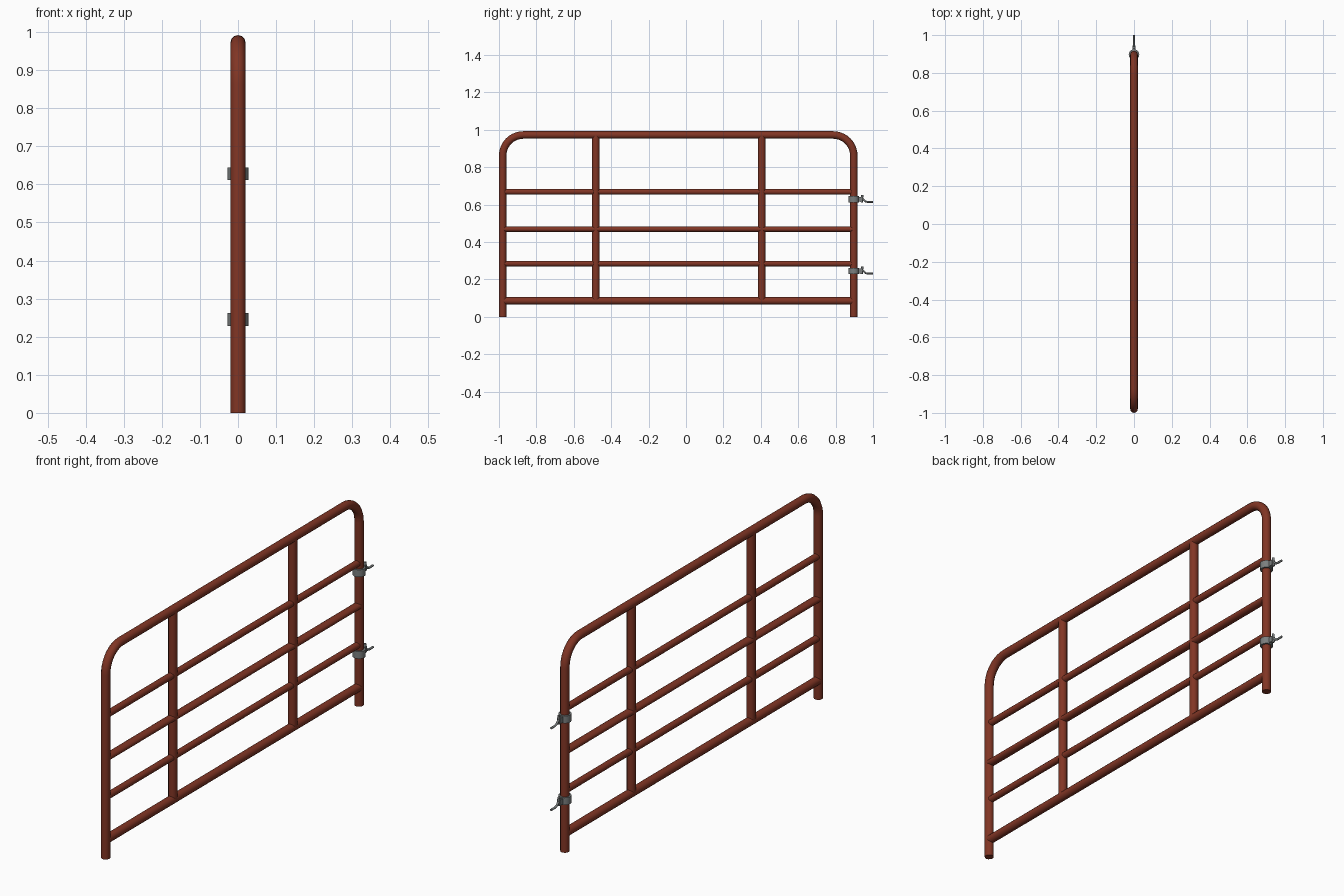
import bpy
import bmesh
import math
from mathutils import Vector

if "Cube" in bpy.data.objects:
    bpy.data.objects.remove(bpy.data.objects["Cube"])


def material(name, color):
    mat = bpy.data.materials.new(name)
    mat.use_nodes = True
    mat.diffuse_color = color
    mat.node_tree.nodes["Principled BSDF"].inputs["Base Color"].default_value = color
    return mat


RUST = material("rust red paint", (0.22, 0.036, 0.018, 1))
STEEL = material("galvanised steel", (0.2, 0.215, 0.215, 1))


def finish(obj, mat):
    obj.data.materials.clear()
    obj.data.materials.append(mat)
    bpy.ops.object.select_all(action="DESELECT")
    obj.select_set(True)
    bpy.context.view_layer.objects.active = obj
    bpy.ops.object.shade_smooth_by_angle(angle=math.radians(40))
    return obj


def tube(name, path, radius, mat):
    """Round tube swept along (y, z) points in the gate's plane."""
    curve = bpy.data.curves.new(name, "CURVE")
    curve.dimensions = "3D"
    curve.bevel_depth = radius
    curve.bevel_resolution = 4
    curve.use_fill_caps = True
    spline = curve.splines.new("POLY")
    spline.points.add(len(path) - 1)
    for point, (y, z) in zip(spline.points, path):
        point.co = (0, y, z, 1)
    obj = bpy.data.objects.new(name, curve)
    bpy.context.collection.objects.link(obj)
    bpy.ops.object.select_all(action="DESELECT")
    obj.select_set(True)
    bpy.context.view_layer.objects.active = obj
    bpy.ops.object.convert(target="MESH")
    return finish(bpy.context.object, mat)


def box(name, center, size, mat):
    bpy.ops.mesh.primitive_cube_add(size=1, location=center)
    obj = bpy.context.object
    obj.name = name
    obj.scale = size
    bpy.ops.object.transform_apply(location=False, rotation=False, scale=True)
    return finish(obj, mat)


def ring(name, center, outer, inner, height, mat):
    """Flat band around a post."""
    bm = bmesh.new()
    count = 24
    profile = [(outer, -height / 2), (outer, height / 2),
               (inner, height / 2), (inner, -height / 2)]
    loops = []
    for i in range(count):
        a = math.tau * i / count
        loops.append([bm.verts.new((r * math.cos(a), r * math.sin(a), z))
                      for r, z in profile])
    for i in range(count):
        a, b = loops[i], loops[(i + 1) % count]
        for j in range(4):
            k = (j + 1) % 4
            bm.faces.new((a[j], b[j], b[k], a[k]))
    bmesh.ops.recalc_face_normals(bm, faces=bm.faces)
    mesh = bpy.data.meshes.new(name)
    bm.to_mesh(mesh)
    bm.free()
    obj = bpy.data.objects.new(name, mesh)
    bpy.context.collection.objects.link(obj)
    obj.location = Vector(center)
    return finish(obj, mat)


# Outer frame: two posts and the top rail as one bent tube
FRONT, BACK, TOP, BEND, R = -0.98, 0.897, 0.972, 0.11, 0.02
frame = [(FRONT, 0)]
for cy, start in ((FRONT + BEND, math.pi), (BACK - BEND, math.pi / 2)):
    for i in range(11):
        a = start - math.pi / 2 * i / 10
        frame.append((cy + BEND * math.cos(a), TOP - BEND + BEND * math.sin(a)))
frame.append((BACK, 0))
tube("outer_frame", frame, R, RUST)

# Horizontal rails; the middle one is oval
tube("bottom_rail", [(FRONT, 0.085), (BACK, 0.085)], R, RUST)
for name, z, width in (("lower_rail", 0.284, 1), ("middle_rail", 0.468, 1.3),
                       ("upper_rail", 0.668, 1)):
    rail = tube(name, [(FRONT, z), (BACK, z)], 0.0155, RUST)
    rail.scale.x = width

# Upright braces
for name, y in (("front_upright", -0.482), ("back_upright", 0.405)):
    tube(name, [(y, 0.085), (y, TOP)], R, RUST)

# Hinge clamps on the back post
for name, z in (("lower", 0.245), ("upper", 0.628)):
    ring(name + "_clamp_band", (0, BACK, z), 0.028, 0.019, 0.034, STEEL)
    for x in (-0.006, 0.006):
        box(name + "_clamp_lug", (x, BACK + 0.036, z), (0.005, 0.022, 0.026), STEEL)
    tube(name + "_clamp_bolt", [(BACK + 0.042, z - 0.016), (BACK + 0.046, z + 0.024)],
         0.006, STEEL)
    tube(name + "_clamp_handle",
         [(BACK + 0.03, z + 0.006), (BACK + 0.05, z + 0.002),
          (BACK + 0.062, z - 0.011), (BACK + 0.075, z - 0.014), (1.0, z - 0.014)],
         0.005, STEEL)
